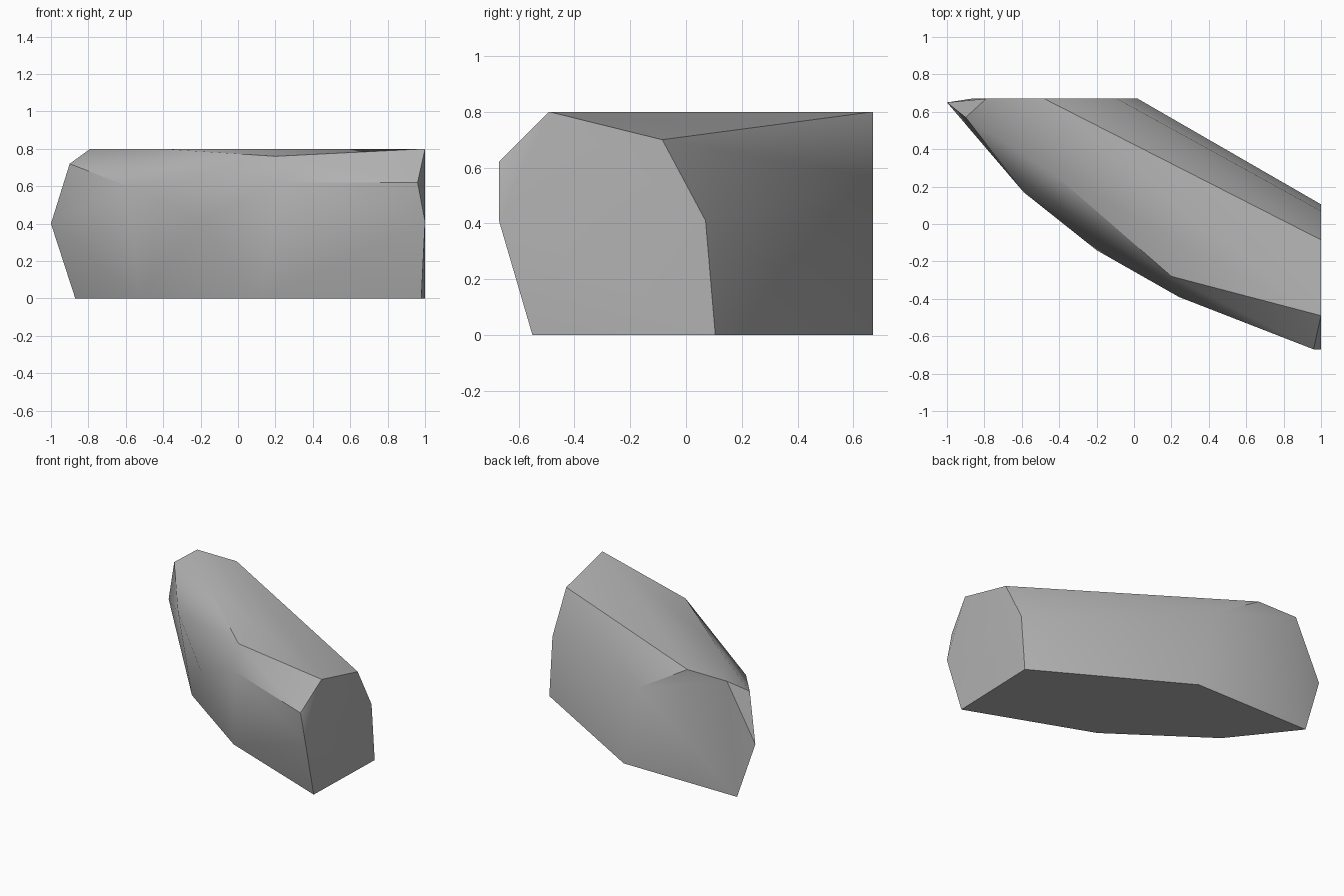
import bpy, bmesh
from math import radians

if "Cube" in bpy.data.objects:
    bpy.data.objects.remove(bpy.data.objects["Cube"], do_unlink=True)

# Stone colour
stone = bpy.data.materials.new("stone_grey")
stone.use_nodes = True
colour = (0.45, 0.45, 0.45, 1)
stone.diffuse_color = colour
stone.node_tree.nodes["Principled BSDF"].inputs["Base Color"].default_value = colour

# Corner points of the boulder, grouped by level
base = [(0.02, 0.67, 0), (-0.87, 0.67, 0), (-0.53, 0.24, 0),
        (0.12, -0.22, 0), (0.98, -0.55, 0), (1, 0.105, 0)]
waist = [(-1, 0.65, 0.4), (-0.2, -0.14, 0.42), (1, -0.67, 0.41), (1, 0.07, 0.41)]
shoulder = [(-0.09, 0.67, 0.565), (-0.59, 0.17, 0.6), (0.24, -0.39, 0.62),
            (0.96, -0.67, 0.62), (-0.9, 0.57, 0.72), (1, -0.085, 0.7)]
crown = [(-0.79, 0.67, 0.8), (-0.48, 0.67, 0.8), (-0.42, 0.26, 0.8),
         (0.2, -0.28, 0.76), (1, -0.49, 0.8)]

# Faceted boulder: a hull wrapped around the corners
bm = bmesh.new()
for point in base + waist + shoulder + crown:
    bm.verts.new(point)
bmesh.ops.convex_hull(bm, input=bm.verts)
bmesh.ops.dissolve_limit(bm, angle_limit=radians(1), verts=bm.verts, edges=bm.edges)
bmesh.ops.recalc_face_normals(bm, faces=bm.faces)
mesh = bpy.data.meshes.new("boulder")
bm.to_mesh(mesh)
bm.free()
mesh.materials.append(stone)
boulder = bpy.data.objects.new("boulder", mesh)
bpy.context.collection.objects.link(boulder)

# Soft shading on shallow facets, crisp main edges
bpy.context.view_layer.objects.active = boulder
boulder.select_set(True)
bpy.ops.object.shade_smooth_by_angle(angle=radians(30))
